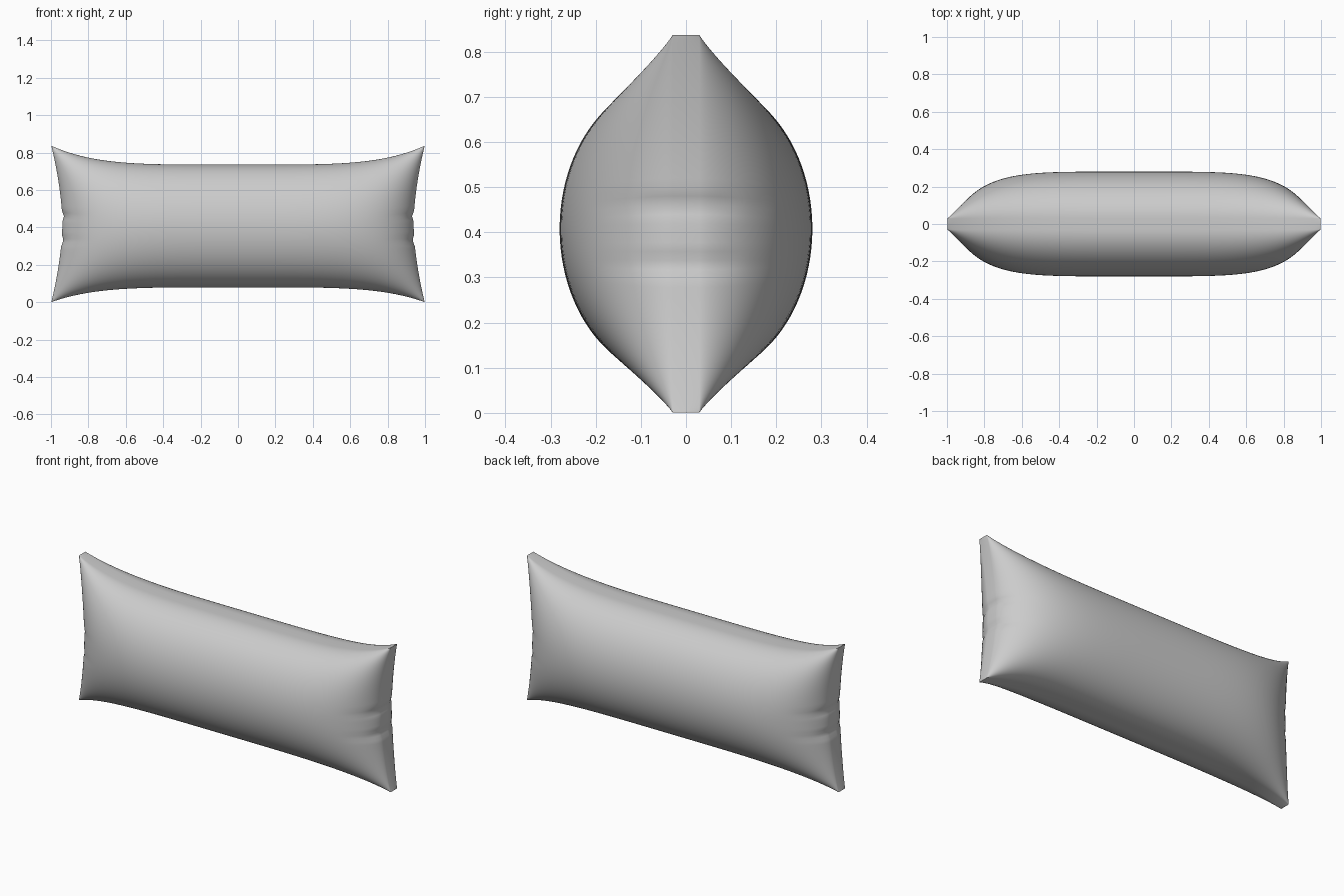
import bpy, bmesh, math

if "Cube" in bpy.data.objects:
    bpy.data.objects.remove(bpy.data.objects["Cube"])

NU, NV = 96, 64
RIM = 0.03          # half width of the flat seam strip
PUFF = 0.25         # inflation beyond the strip


def bump(t, centre, width):
    return math.exp(-((t - centre) / width) ** 2)


def surface(u, v, side):
    au, av = abs(u), abs(v)
    # pinched outline: sides curve inwards between the four corners
    half_len = 0.939 + 0.059 * av ** 1.7
    flare = au ** 4.5
    x = u * half_len
    z = 0.408 + 0.011 * flare + v * (0.328 + 0.090 * flare)
    # inflated depth
    f = max(0.0, 1 - au ** 5) ** 0.62
    g = math.sqrt(max(0.0, 1 - v * v))
    y = RIM + PUFF * f * g
    # small puckers at the short ends
    near_end = bump(au, 0.96, 0.07)
    folds = sum(bump(z, c, 0.018) for c in (0.33, 0.46))
    y -= 0.008 * folds * near_end * f
    x -= math.copysign(0.010, u) * folds * bump(au, 1.0, 0.04)
    return x, side * y, z


# cushion: two inflated panels joined by a narrow seam strip
bm = bmesh.new()
panels = []
for side in (-1, 1):
    grid = []
    for i in range(NU + 1):
        u = math.sin(math.pi / 2 * (2 * i / NU - 1))
        grid.append([bm.verts.new(surface(u, math.sin(math.pi / 2 * (2 * j / NV - 1)), side))
                     for j in range(NV + 1)])
    panels.append(grid)
    for i in range(NU):
        for j in range(NV):
            bm.faces.new((grid[i][j], grid[i + 1][j], grid[i + 1][j + 1], grid[i][j + 1]))

# seam strip around the perimeter
ring = ([(i, 0) for i in range(NU)] + [(NU, j) for j in range(NV)]
        + [(i, NV) for i in range(NU, 0, -1)] + [(0, j) for j in range(NV, 0, -1)])
front, back = panels
for (a, b), (c, d) in zip(ring, ring[1:] + ring[:1]):
    bm.faces.new((front[a][b], front[c][d], back[c][d], back[a][b]))
bmesh.ops.recalc_face_normals(bm, faces=bm.faces)

mesh = bpy.data.meshes.new("cushion")
bm.to_mesh(mesh)
bm.free()
cushion = bpy.data.objects.new("cushion", mesh)
bpy.context.collection.objects.link(cushion)
bpy.context.view_layer.objects.active = cushion
cushion.select_set(True)
bpy.ops.object.shade_smooth_by_angle(angle=math.radians(40))
